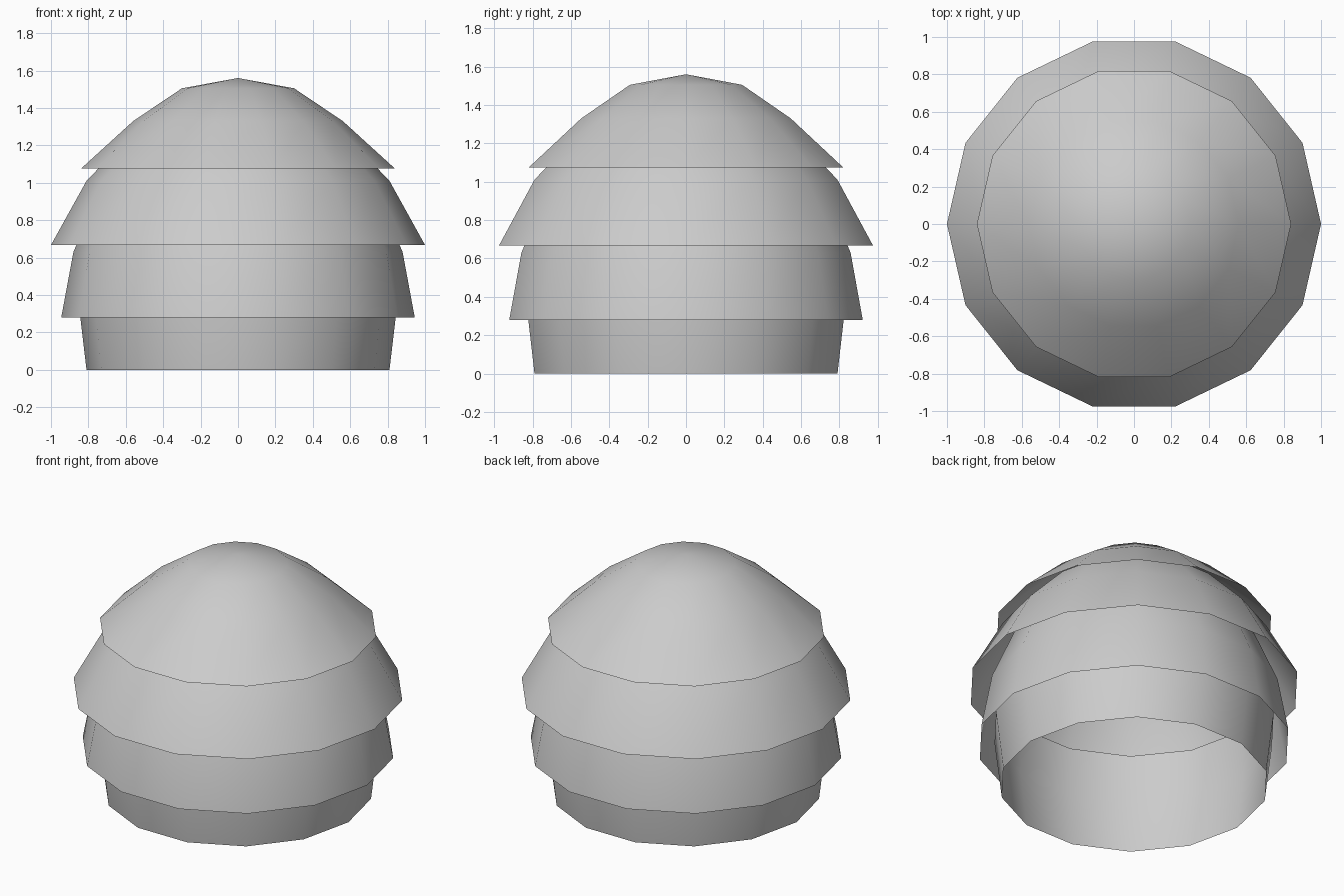
import bpy, bmesh, math

if "Cube" in bpy.data.objects:
    bpy.data.objects.remove(bpy.data.objects["Cube"])

SIDES = 14


def lathe(name, profile):
    """Open thin shell: a 14-sided ring for each (radius, height) pair."""
    bm = bmesh.new()
    rings = []
    for r, z in profile:
        if r == 0:
            rings.append([bm.verts.new((0, 0, z))] * SIDES)
        else:
            rings.append([bm.verts.new((r * math.cos(2 * math.pi * i / SIDES),
                                        r * math.sin(2 * math.pi * i / SIDES), z))
                          for i in range(SIDES)])
    for low, high in zip(rings, rings[1:]):
        for i in range(SIDES):
            j = (i + 1) % SIDES
            corners = [low[i], low[j], high[j], high[i]]
            bm.faces.new(list(dict.fromkeys(corners)))
    for f in bm.faces:
        f.smooth = True
    mesh = bpy.data.meshes.new(name)
    bm.to_mesh(mesh)
    bm.free()
    obj = bpy.data.objects.new(name, mesh)
    bpy.context.collection.objects.link(obj)
    return obj


# Overlapping tiers, each tucked up under the one above
tiers = {
    "base_wall": [(0.81, 0), (0.855, 0.38), (0.84, 0.68)],
    "lower_tier": [(0.945, 0.28), (0.88, 0.63), (0.73, 0.98)],
    "middle_tier": [(1.0, 0.667), (0.81, 1.01), (0.56, 1.27)],
    "top_cap": [(0.84, 1.075), (0.56, 1.33), (0.30, 1.505), (0, 1.56)],
}
for name, profile in tiers.items():
    lathe(name, profile)
